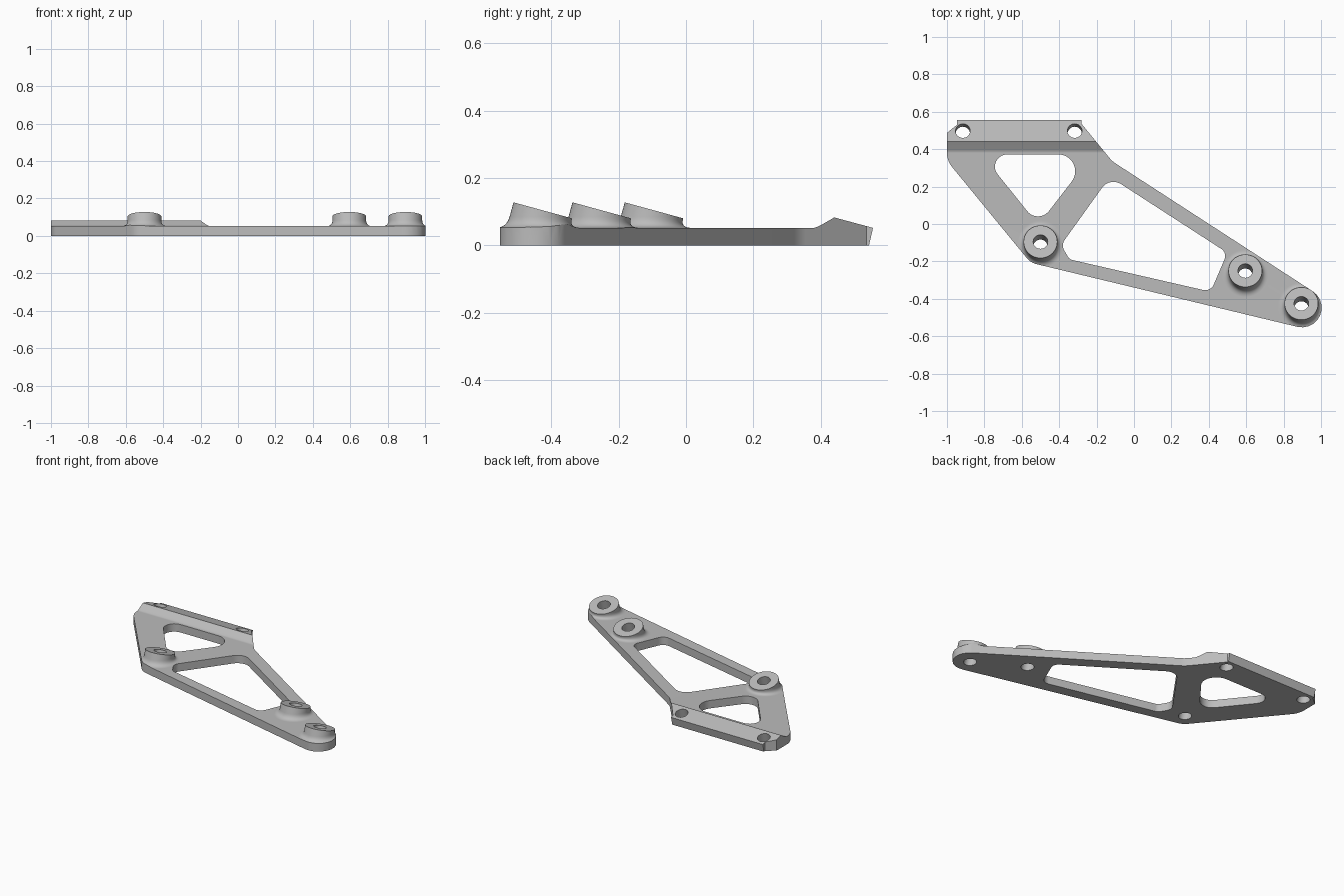
import bpy, bmesh, math
from mathutils import Vector, Matrix

if "Cube" in bpy.data.objects:
    bpy.data.objects.remove(bpy.data.objects["Cube"])

TILT = math.radians(15.3)
AXIS = Vector((0, math.sin(TILT), math.cos(TILT)))
PLATE = 0.052


def make_object(name, bm):
    bmesh.ops.recalc_face_normals(bm, faces=bm.faces)
    mesh = bpy.data.meshes.new(name)
    bm.to_mesh(mesh)
    bm.free()
    obj = bpy.data.objects.new(name, mesh)
    bpy.context.collection.objects.link(obj)
    return obj


def rounded(corners, steps=10):
    """Polygon with each (x, y, radius) corner rounded by a true arc."""
    out = []
    for i, (x, y, r) in enumerate(corners):
        p = Vector((x, y))
        if r == 0:
            out.append(p)
            continue
        a = (Vector(corners[i - 1][:2]) - p).normalized()
        b = (Vector(corners[(i + 1) % len(corners)][:2]) - p).normalized()
        half = a.angle(b) / 2
        t = r / math.tan(half)
        c = p + (a + b).normalized() * r / math.sin(half)
        u, v = p + a * t - c, p + b * t - c
        sweep = math.atan2(u.x * v.y - u.y * v.x, u.dot(v))
        for k in range(steps + 1):
            out.append(c + Matrix.Rotation(sweep * k / steps, 2) @ u)
    return out


def prism(name, points, offset):
    """Closed solid from a ring of 3D points moved along an offset."""
    bm = bmesh.new()
    lo = [bm.verts.new(p) for p in points]
    hi = [bm.verts.new(Vector(p) + Vector(offset)) for p in points]
    n = len(lo)
    bm.faces.new(lo)
    bm.faces.new(hi)
    for i in range(n):
        bm.faces.new((lo[i], lo[(i + 1) % n], hi[(i + 1) % n], hi[i]))
    return make_object(name, bm)


def cut_shape(name, corners):
    return prism(name, [(p.x, p.y, -0.1) for p in rounded(corners)], (0, 0, 0.5))


def boss(name, x, y, z=0.104, r=0.09, f=0.034, n=48):
    """Tilted boss with a concave fillet where it meets the plate."""
    bm = bmesh.new()
    across = Vector((0, AXIS.z, -AXIS.y))
    cols = []
    for i in range(n):
        a = 2 * math.pi * i / n
        d = Vector((math.cos(a), math.sin(a), 0))
        top = Vector((x, y, z)) + Vector((d.x * r, 0, 0)) + across * d.y * r
        length = (top.z - PLATE) / AXIS.z
        q = top - AXIS * length
        start, end = q + AXIS * min(f, length * 0.9), q + d * f
        col = [top]
        for k in range(9):
            t = k / 8
            col.append(start * (1 - t) ** 2 + q * 2 * t * (1 - t) + end * t * t)
        col.append(end - Vector((0, 0, 0.025)))
        cols.append([bm.verts.new(p) for p in col])
    for i in range(n):
        c, e = cols[i], cols[(i + 1) % n]
        for k in range(len(c) - 1):
            bm.faces.new((c[k], e[k], e[k + 1], c[k + 1]))
    bm.faces.new([c[0] for c in cols])
    bm.faces.new([c[-1] for c in cols])
    return make_object(name, bm)


def tilted_hole(name, x, y, z, r=0.039, n=32):
    bm = bmesh.new()
    m = Matrix.Translation((x, y, z)) @ Matrix.Rotation(-TILT, 4, 'X')
    bmesh.ops.create_cone(bm, cap_ends=True, segments=n, radius1=r, radius2=r,
                          depth=0.6, matrix=m)
    return make_object(name, bm)


def combine(target, other, operation):
    mod = target.modifiers.new(operation, 'BOOLEAN')
    mod.operation, mod.object, mod.solver = operation, other, 'EXACT'
    bpy.context.view_layer.objects.active = target
    bpy.ops.object.modifier_apply(modifier=mod.name)
    bpy.data.objects.remove(other)


# Plate with the raised, sloping rear rail, as one side profile swept across x
profile = [(-1, 0), (0.543, 0), (0.555, 0.052), (0.44, 0.083), (0.402, 0.061),
           (0.391, 0.0555), (0.38, PLATE), (-1, PLATE)]
plate = prism("bracket_plate", [(-1.5, y, z) for y, z in profile], (3, 0, 0))

# Three tilted mounting bosses
bosses = [(-0.5, -0.095), (0.595, -0.25), (0.895, -0.425)]
for x, y in bosses:
    combine(plate, boss("boss", x, y), 'UNION')

# Trim everything to the outer outline
outline = [(-1, 0.487, 0), (-0.947, 0.53, 0), (-0.947, 0.6, 0), (-0.28, 0.6, 0),
           (-0.28, 0.535, 0), (-0.116, 0.335, 0.15), (1.47, -0.693, 0.105),
           (-0.553, -0.207, 0.1), (-1, 0.338, 0.12)]
combine(plate, cut_shape("outline", outline), 'INTERSECT')

# Two lightening windows
combine(plate, cut_shape("small_window", [
    (-0.814, 0.372, 0.065), (-0.221, 0.372, 0.09), (-0.512, -0.005, 0.074)]), 'DIFFERENCE')
combine(plate, cut_shape("large_window", [
    (-0.129, 0.252, 0.075), (0.499, -0.154, 0.045), (0.41, -0.362, 0.05),
    (-0.345, -0.189, 0.04), (-0.39, -0.112, 0.05)]), 'DIFFERENCE')

# Screw holes through bosses and rear rail, square to the sloping faces
for x, y, z in [(x, y, 0.104) for x, y in bosses] + [(-0.915, 0.498, 0.067), (-0.317, 0.498, 0.067)]:
    combine(plate, tilted_hole("hole", x, y, z), 'DIFFERENCE')

# Finish
grey = bpy.data.materials.new("grey")
grey.diffuse_color = (0.5, 0.5, 0.5, 1)
grey.use_nodes = True
grey.node_tree.nodes["Principled BSDF"].inputs["Base Color"].default_value = grey.diffuse_color
plate.data.materials.clear()
plate.data.materials.append(grey)
bpy.ops.object.select_all(action='DESELECT')
plate.select_set(True)
bpy.context.view_layer.objects.active = plate
bpy.ops.object.shade_smooth_by_angle(angle=math.radians(30))
weighted = plate.modifiers.new("weighted_normals", 'WEIGHTED_NORMAL')
weighted.keep_sharp = True
